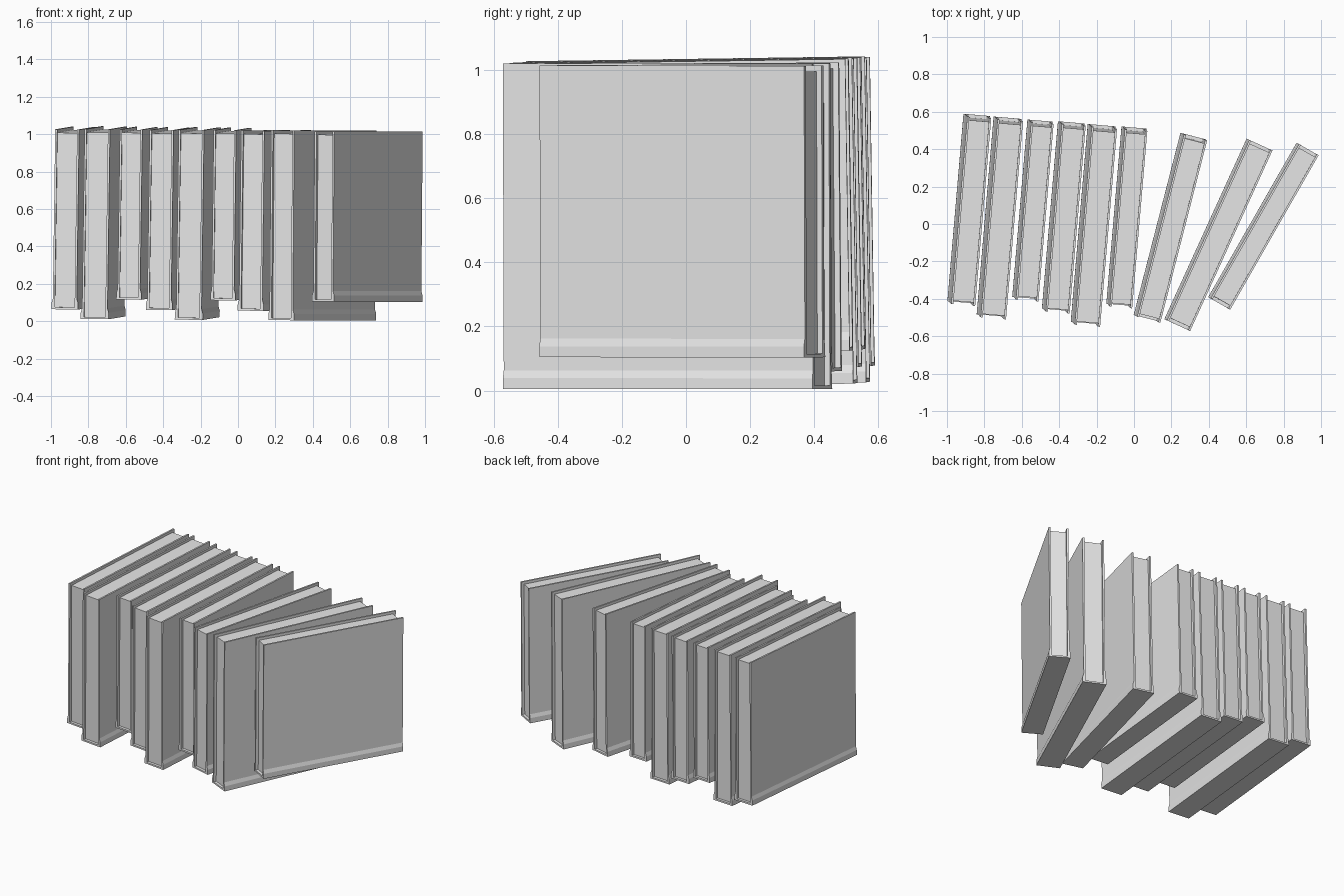
import bpy
from math import radians
from mathutils import Matrix, Vector

cube = bpy.data.objects.get("Cube")
if cube:
    bpy.data.objects.remove(cube, do_unlink=True)

grey = bpy.data.materials.new("plain grey")
grey.use_nodes = True
colour = (0.8, 0.8, 0.8, 1)
grey.diffuse_color = colour
grey.node_tree.nodes["Principled BSDF"].inputs["Base Color"].default_value = colour


def prism(name, profile, length, place):
    """Extrude a closed x-z profile along y, centred on y = 0."""
    n = len(profile)
    verts = [(x, y, z) for y in (-length / 2, length / 2) for x, z in profile]
    faces = [list(range(n)), list(range(2 * n - 1, n - 1, -1))]
    faces += [[i, i + n, (i + 1) % n + n, (i + 1) % n] for i in range(n)]
    mesh = bpy.data.meshes.new(name)
    mesh.from_pydata(verts, [], faces)
    mesh.materials.append(grey)
    obj = bpy.data.objects.new(name, mesh)
    bpy.context.collection.objects.link(obj)
    obj.matrix_world = place


def book(number, x, y, turn, height, top, lean, pitch):
    """A hardback standing on its spine, pages open to the top."""
    length, half = height * 1.045, height * 0.074
    board, step = 0.011, 0.007
    place = (Matrix.Translation((x, y, top - height / 2))
             @ Matrix.Rotation(pitch, 4, 'X') @ Matrix.Rotation(lean, 4, 'Y')
             @ Matrix.Rotation(radians(-turn), 4, 'Z')
             @ Matrix.Translation((0, 0, -height / 2)))
    # Cover: two boards stepping out to a wider spine at the bottom
    side = [(half, 0), (half, 0.034), (half - step, 0.058), (half - step, height),
            (half - step - board, height), (half - step - board, board)]
    prism(f"book_cover_{number}", side + [(-px, pz) for px, pz in reversed(side)],
          length, place)
    # Page block, set back from the cover edges
    w = half - step - board
    prism(f"book_pages_{number}",
          [(w, board), (w, height - 0.018), (-w, height - 0.018), (-w, board)],
          length - 0.036, place)


SMALL, MEDIUM, LARGE = 0.91, 0.962, 1.015
# x, y, turn, height, top, lean, pitch
row = [
    (-0.877, 0.075, 4.9, MEDIUM, 1.032, 0.014, 0.0155),
    (-0.714, 0.032, 4.9, LARGE, 1.034, 0.014, 0.0155),
    (-0.537, 0.072, 4.9, SMALL, 1.032, 0.014, 0.0155),
    (-0.372, 0.035, 4.9, MEDIUM, 1.029, 0.014, 0.0155),
    (-0.211, -0.008, 4.9, LARGE, 1.03, 0.014, 0.0155),
    (-0.035, 0.035, 4.9, SMALL, 1.028, 0.012, 0.0155),
    (0.198, -0.021, 14.4, MEDIUM, 1.02, 0.012, 0.008),
    (0.4545, -0.059, 24.5, LARGE, 1.02, 0.008, 0.003),
    (0.695, -0.013, 29.8, SMALL, 1.014, 0.008, 0.003),
]
for number, spec in enumerate(row, 1):
    book(number, *spec)
